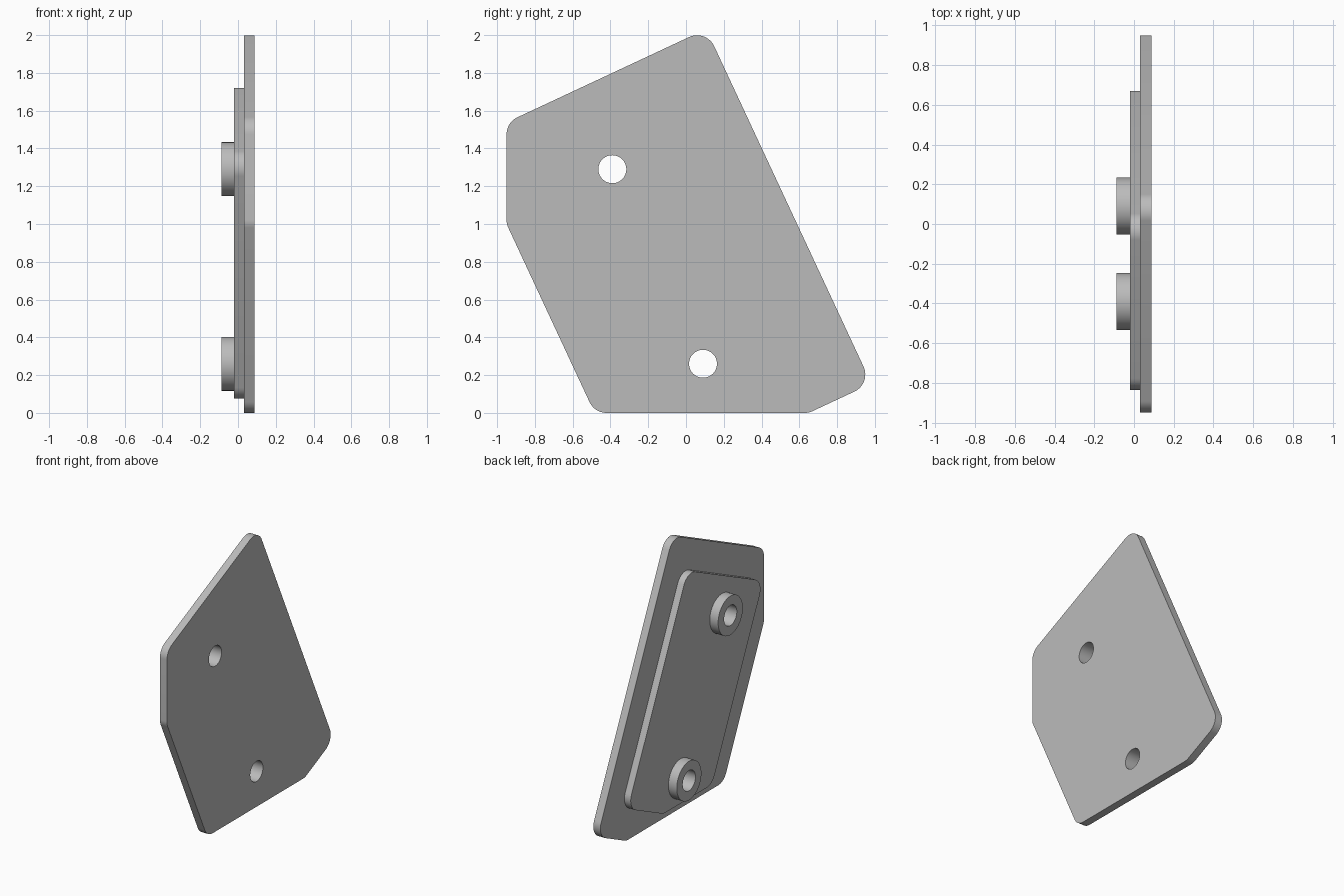
import bpy, bmesh
from math import sin, cos, pi, tan
from mathutils import Vector

cube = bpy.data.objects.get("Cube")
if cube:
    bpy.data.objects.remove(cube, do_unlink=True)

GREY = bpy.data.materials.new("plain grey")
GREY.use_nodes = True
GREY.diffuse_color = (0.5, 0.5, 0.5, 1)
GREY.node_tree.nodes["Principled BSDF"].inputs["Base Color"].default_value = (0.5, 0.5, 0.5, 1)

BOLTS = [(-0.39, 1.29), (0.09, 0.26)]
BOSS_R, HOLE_R, CORNER_R = 0.143, 0.074, 0.1
X_BACK, X_PAD, X_PLATE, X_FACE = -0.088, -0.02, 0.031, 0.088


def circle(centre, r, n=64):
    return [(centre[0] + r * cos(2 * pi * i / n), centre[1] + r * sin(2 * pi * i / n))
            for i in range(n)]


def rounded(corners, r, steps=12):
    """Replace each polygon corner with a tangent arc of radius r."""
    out = []
    pts = [Vector(c) for c in corners]
    for i, p in enumerate(pts):
        a = (pts[i - 1] - p).normalized()
        b = (pts[(i + 1) % len(pts)] - p).normalized()
        half = a.angle(b) / 2
        centre = p + (a + b).normalized() * (r / sin(half))
        start = p + a * (r / tan(half)) - centre
        end = p + b * (r / tan(half)) - centre
        sweep = start.angle(end)
        for k in range(steps + 1):
            t = k / steps
            v = (start * sin((1 - t) * sweep) + end * sin(t * sweep)) / sin(sweep)
            out.append(tuple(centre + v))
    return out


def prism(name, loop, x0, x1):
    """Extrude a (y, z) outline along x."""
    bm = bmesh.new()
    face = bm.faces.new([bm.verts.new((x0, y, z)) for y, z in loop])
    new = bmesh.ops.extrude_face_region(bm, geom=[face])["geom"]
    bmesh.ops.translate(bm, vec=(x1 - x0, 0, 0),
                        verts=[v for v in new if isinstance(v, bmesh.types.BMVert)])
    bmesh.ops.recalc_face_normals(bm, faces=bm.faces)
    mesh = bpy.data.meshes.new(name)
    bm.to_mesh(mesh)
    bm.free()
    mesh.materials.append(GREY)
    obj = bpy.data.objects.new(name, mesh)
    bpy.context.collection.objects.link(obj)
    return obj


# Main plate, backing pad and bosses, outlines in (y, z)
plate = prism("main_plate", rounded([
    (0.107, 2.032), (-0.95, 1.538), (-0.95, 1.0),
    (-0.484, 0), (0.65, 0), (0.982, 0.155)], CORNER_R), X_PLATE, X_FACE)
pad = prism("backing_pad", rounded([
    (0.01, 1.753), (-0.868, 1.344), (-0.276, 0.075),
    (0.291, 0.075), (0.703, 0.267)], CORNER_R), X_PAD, X_PLATE)
bosses = [prism(n, circle(c, BOSS_R), X_BACK, X_PAD)
          for n, c in zip(("upper_boss", "lower_boss"), BOLTS)]

# Bolt holes bored through every layer
drills = [prism("hole_cutter", circle(c, HOLE_R), -0.3, 0.3) for c in BOLTS]
for d in drills:
    d.hide_render = True

for obj, cutters in [(plate, drills), (pad, drills),
                     (bosses[0], drills[:1]), (bosses[1], drills[1:])]:
    bpy.ops.object.select_all(action='DESELECT')
    obj.select_set(True)
    bpy.context.view_layer.objects.active = obj
    for d in cutters:
        mod = obj.modifiers.new("bolt_hole", 'BOOLEAN')
        mod.operation, mod.solver, mod.object = 'DIFFERENCE', 'EXACT', d
        bpy.ops.object.modifier_apply(modifier=mod.name)
    bpy.ops.object.shade_smooth_by_angle()

for d in drills:
    bpy.data.objects.remove(d, do_unlink=True)
